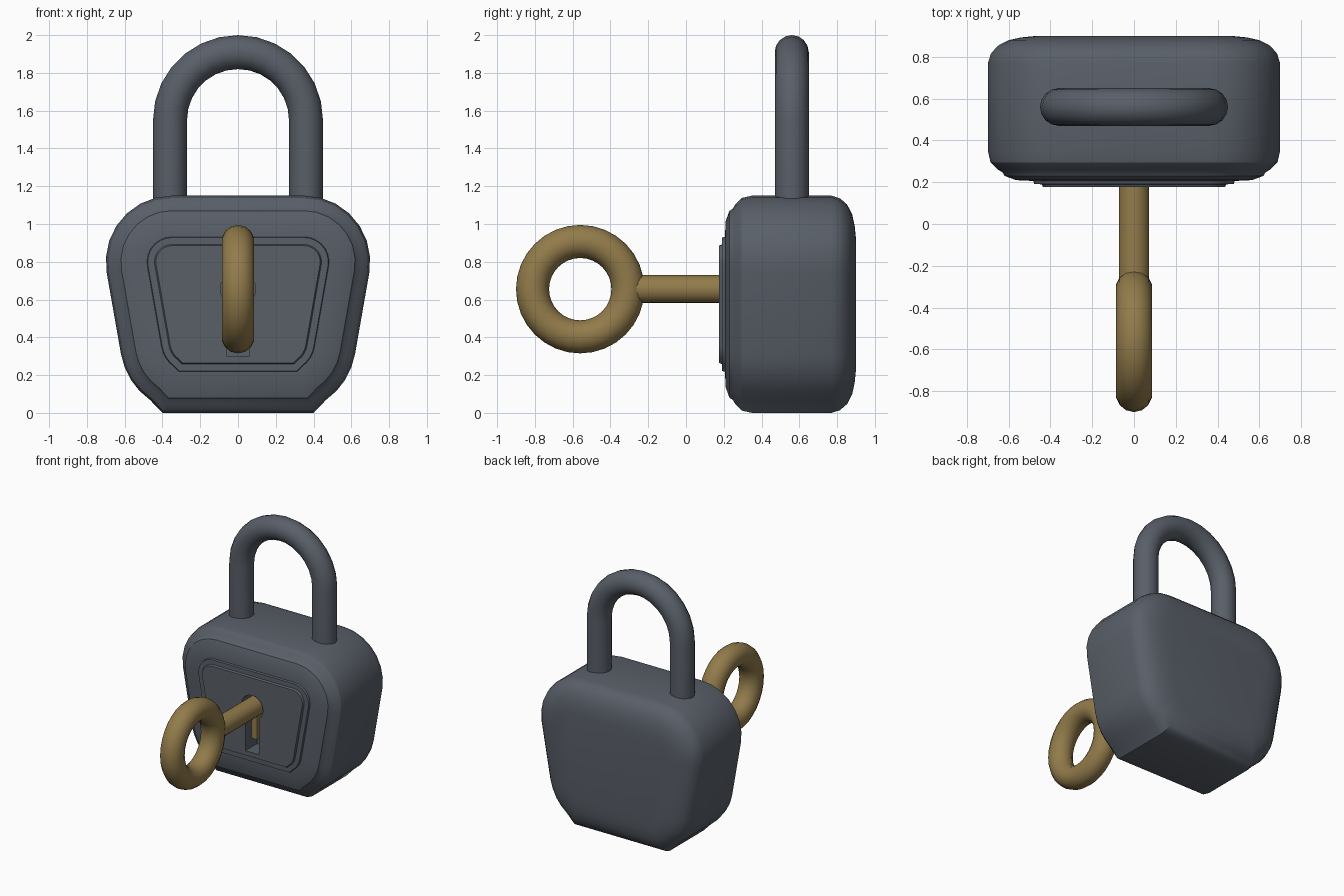
import bpy, bmesh, math
from mathutils import Vector

if "Cube" in bpy.data.objects:
    bpy.data.objects.remove(bpy.data.objects["Cube"])


def material(name, rgb):
    m = bpy.data.materials.new(name)
    m.diffuse_color = (*rgb, 1)
    m.use_nodes = True
    m.node_tree.nodes["Principled BSDF"].inputs["Base Color"].default_value = m.diffuse_color
    return m


steel = material("dark_steel", (0.10, 0.115, 0.14))
brass = material("brass", (0.29, 0.20, 0.07))


def finish(ob, mat, angle=32):
    ob.data.materials.clear()
    ob.data.materials.append(mat)
    bpy.ops.object.select_all(action='DESELECT')
    ob.select_set(True)
    bpy.context.view_layer.objects.active = ob
    bpy.ops.object.shade_smooth_by_angle(angle=math.radians(angle))
    return ob


def loft(name, rings, closed=False):
    """Skin a list of equal-length vertex loops; cap the ends unless closed."""
    bm = bmesh.new()
    loops = [[bm.verts.new(p) for p in r] for r in rings]
    pairs = list(zip(loops, loops[1:]))
    if closed:
        pairs.append((loops[-1], loops[0]))
    for a, b in pairs:
        for i in range(len(a)):
            j = (i + 1) % len(a)
            bm.faces.new((a[i], a[j], b[j], b[i]))
    if not closed:
        bm.faces.new(loops[0])
        bm.faces.new(loops[-1])
    bmesh.ops.recalc_face_normals(bm, faces=bm.faces)
    me = bpy.data.meshes.new(name)
    bm.to_mesh(me)
    bm.free()
    ob = bpy.data.objects.new(name, me)
    bpy.context.collection.objects.link(ob)
    return ob


# Body outline: rounded tapered shield, inset by d
def outline(y, d):
    rb, rt = 0.375 - d, 0.35 - d
    half = [(0.25 + 0.4 * rb, d)]
    for cx, cz, r, a0, a1, n in ((0.25, 0.375, rb, -55, -9.9, 4),
                                 (0.35, 0.80, rt, -9.9, 90, 7)):
        for i in range(n + 1):
            a = math.radians(a0 + (a1 - a0) * i / n)
            half.append((cx + r * math.cos(a), cz + r * math.sin(a)))
    pts = half + [(-x, z) for x, z in reversed(half)]
    return [(x, y, z) for x, z in pts]


# Body with stepped front plate and rounded back
layers = [(.176, .265), (.190, .258), (.191, .222), (.206, .218),
          (.210, .135), (.230, .080), (.247, .070), (.262, .045),
          (.295, .012), (.350, 0), (.770, 0), (.815, .014),
          (.853, .047), (.880, .10), (.893, .16), (.90, .23)]
body = loft("lock_body", [outline(y, d) for y, d in layers])


# Keyhole: round top with a straight slot
def keyhole(y):
    pts = [(-.06, .30), (.06, .30)]
    for i in range(17):
        a = math.radians(-50 + 280 * i / 16)
        pts.append((.094 * math.cos(a), .655 + .094 * math.sin(a)))
    return [(x, y, z) for x, z in pts]


cutter = loft("keyhole_cutter", [keyhole(.1), keyhole(.32)])
cutter.hide_render = True
mod = body.modifiers.new("keyhole", 'BOOLEAN')
mod.operation, mod.solver, mod.object = 'DIFFERENCE', 'EXACT', cutter
bpy.context.view_layer.objects.active = body
bpy.ops.object.modifier_apply(modifier=mod.name)
bpy.data.objects.remove(cutter)
finish(body, steel)

# Shackle: round tube along an arch
path = [(Vector((.36, .56, 1.05)), 0)]
for i in range(15):
    a = math.pi * i / 14
    path.append((Vector((.36 * math.cos(a), .56, 1.55 + .36 * math.sin(a))), a))
path.append((Vector((-.36, .56, 1.05)), math.pi))
rings = []
for c, a in path:
    out = Vector((math.cos(a), 0, math.sin(a)))
    rings.append([c + .09 * (out * math.cos(t) + Vector((0, math.sin(t), 0)))
                  for t in (math.tau * k / 16 for k in range(16))])
finish(loft("shackle", rings), steel, 40)

# Key bow
bpy.ops.mesh.primitive_torus_add(major_radius=.2525, minor_radius=.0875,
                                 major_segments=32, minor_segments=14,
                                 location=(0, -.56, .655),
                                 rotation=(0, math.pi / 2, 0))
bow = bpy.context.object
bow.name = "key_bow"
finish(bow, brass, 40)

# Key shaft
bpy.ops.mesh.primitive_cylinder_add(vertices=18, radius=.074, depth=.58,
                                    location=(0, .02, .655),
                                    rotation=(math.pi / 2, 0, 0))
shaft = bpy.context.object
shaft.name = "key_shaft"
finish(shaft, brass)

# Key bit inside the slot
bpy.ops.mesh.primitive_cube_add(size=1, location=(0, .255, .51))
bit = bpy.context.object
bit.name = "key_bit"
bit.scale = (.05, .11, .22)
finish(bit, brass)
